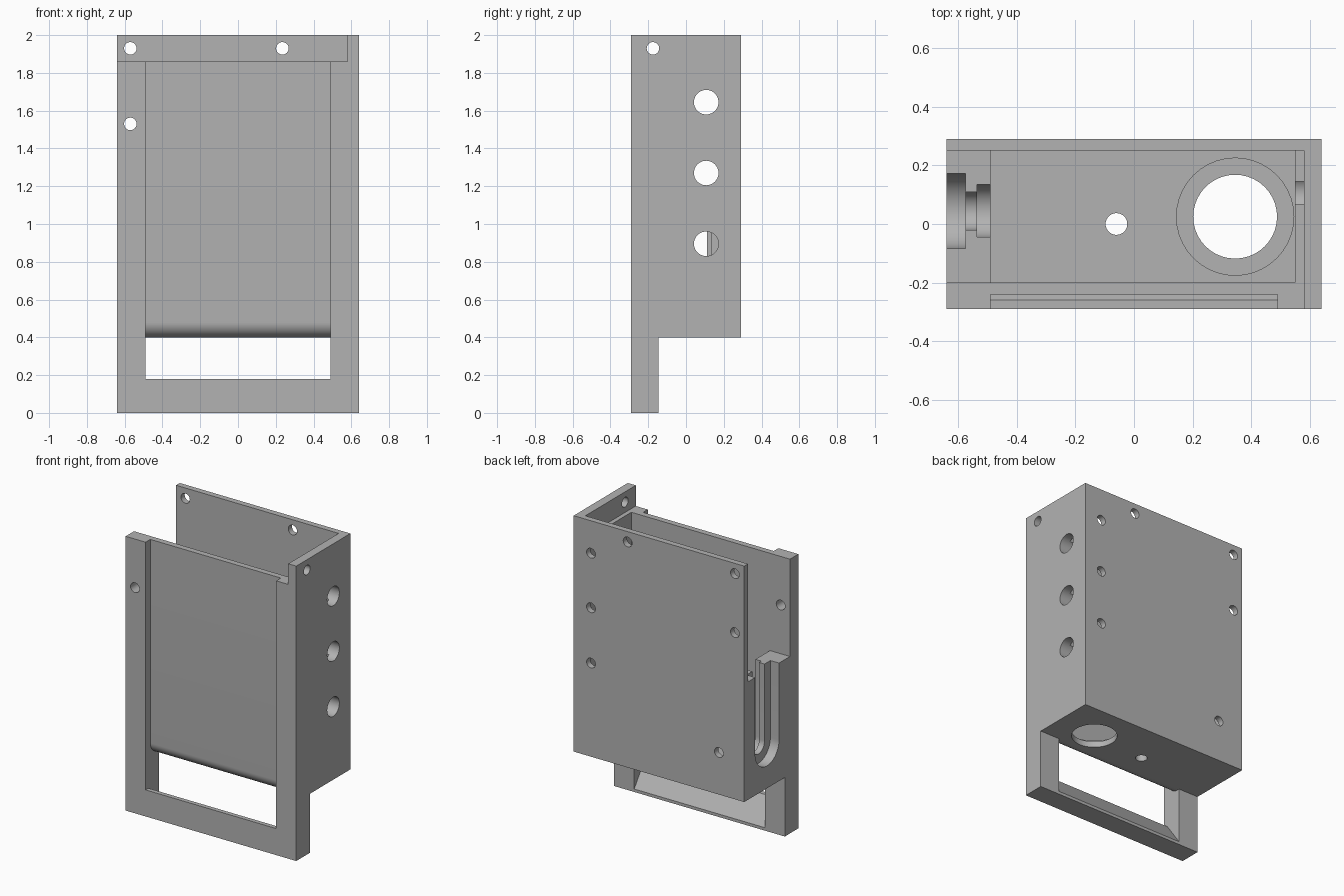
import bpy
import bmesh
from math import sin, cos, pi, radians
from mathutils import Vector

if "Cube" in bpy.data.objects:
    bpy.data.objects.remove(bpy.data.objects["Cube"], do_unlink=True)

grey = bpy.data.materials.new("plain grey")
grey.use_nodes = True
COLOUR = (0.45, 0.45, 0.45, 1)
grey.diffuse_color = COLOUR
grey.node_tree.nodes["Principled BSDF"].inputs["Base Color"].default_value = COLOUR


def prism(name, points, lo, hi, axis="x"):
    """Extrude a 2D outline along an axis, from lo to hi."""
    place = {"x": lambda a, b, d: (d, a, b),
             "y": lambda a, b, d: (a, d, b),
             "z": lambda a, b, d: (a, b, d)}[axis]
    bm = bmesh.new()
    face = bm.faces.new([bm.verts.new(place(a, b, lo)) for a, b in points])
    top = bmesh.ops.extrude_face_region(bm, geom=[face])["geom"]
    shift = Vector(place(0, 0, hi - lo))
    bmesh.ops.translate(bm, vec=shift, verts=[v for v in top if isinstance(v, bmesh.types.BMVert)])
    bmesh.ops.recalc_face_normals(bm, faces=bm.faces)
    mesh = bpy.data.meshes.new(name)
    bm.to_mesh(mesh)
    bm.free()
    mesh.materials.append(grey)
    obj = bpy.data.objects.new(name, mesh)
    bpy.context.collection.objects.link(obj)
    return obj


def arc(a, b, r, start, end, steps):
    return [(a + r * cos(start + (end - start) * i / steps),
             b + r * sin(start + (end - start) * i / steps)) for i in range(steps + 1)]


def cut(cutter):
    """Subtract a cutter from the housing, then discard it."""
    mod = housing.modifiers.new("cut", "BOOLEAN")
    mod.operation = "DIFFERENCE"
    mod.solver = "EXACT"
    mod.object = cutter
    bpy.context.view_layer.objects.active = housing
    bpy.ops.object.modifier_apply(modifier=mod.name)
    bpy.data.objects.remove(cutter, do_unlink=True)


def cut_box(x0, x1, y0, y1, z0, z1):
    cut(prism("box_cutter", [(y0, z0), (y1, z0), (y1, z1), (y0, z1)], x0, x1))


def cut_hole(a, b, r, lo, hi, axis):
    cut(prism("hole_cutter", arc(a, b, r, 0, 2 * pi, 40)[:-1], lo, hi, axis))


# Housing block with the thin front frame reaching down to the ground
housing = prism("housing", [(-.29, 0), (-.145, 0), (-.145, .4), (.29, .4), (.29, 2), (-.29, 2)],
                -.64, .64)

# Inner cavity, lowered front edge and open upper part of the slotted side
cut_box(-.49, .55, -.2, .25, .48, 2.1)
cut_box(-.7, .58, -.4, .25, 1.86, 2.1)
cut_box(-.7, -.45, -.2, .25, 1.2, 2.1)

# Front recess: sloped sill, lower window and panel with a rounded lower edge
recess = [(-.4, .18), (-.26, .18), (-.14, .013), (-.14, .4)]
recess += arc(-.16, .48, .08, -pi / 2, -pi, 12)
recess += [(-.24, 2.1), (-.4, 2.1)]
cut(prism("recess_cutter", recess, -.49, .49))

# Stepped U-shaped connector slot
for r, x0, x1 in ((.128, -.7, -.575), (.065, -.6, -.5), (.09, -.535, -.45)):
    outline = arc(.045, .68, r, -pi, 0, 24) + [(.045 + r, 1.4), (.045 - r, 1.4)]
    cut(prism("slot_cutter", outline, x0, x1))

# Wire channel and button holes in the other side
cut_box(.5, .58, .068, .145, .89, 1.95)
for z in (.895, 1.27, 1.645):
    cut_hole(.107, z, .065, .5, .7, "x")
cut_hole(-.175, 1.93, .033, .5, .7, "x")

# Screw holes in the back wall and front post
for x, z in ((-.57, 1.93), (.235, 1.93), (-.57, 1.53), (.51, 1.78),
             (.51, 1.41), (.51, 1.035), (-.45, .685)):
    cut_hole(x, z, .033, .22, .35, "y")
cut_hole(-.57, 1.53, .033, -.4, -.15, "y")

# Floor openings
cut_hole(.345, .025, .2, .44, .6, "z")
cut_hole(.345, .025, .143, .3, .6, "z")
cut_hole(-.06, 0, .037, .3, .6, "z")

bpy.ops.object.select_all(action="DESELECT")
housing.select_set(True)
bpy.context.view_layer.objects.active = housing
bpy.ops.object.shade_smooth_by_angle(angle=radians(30))
